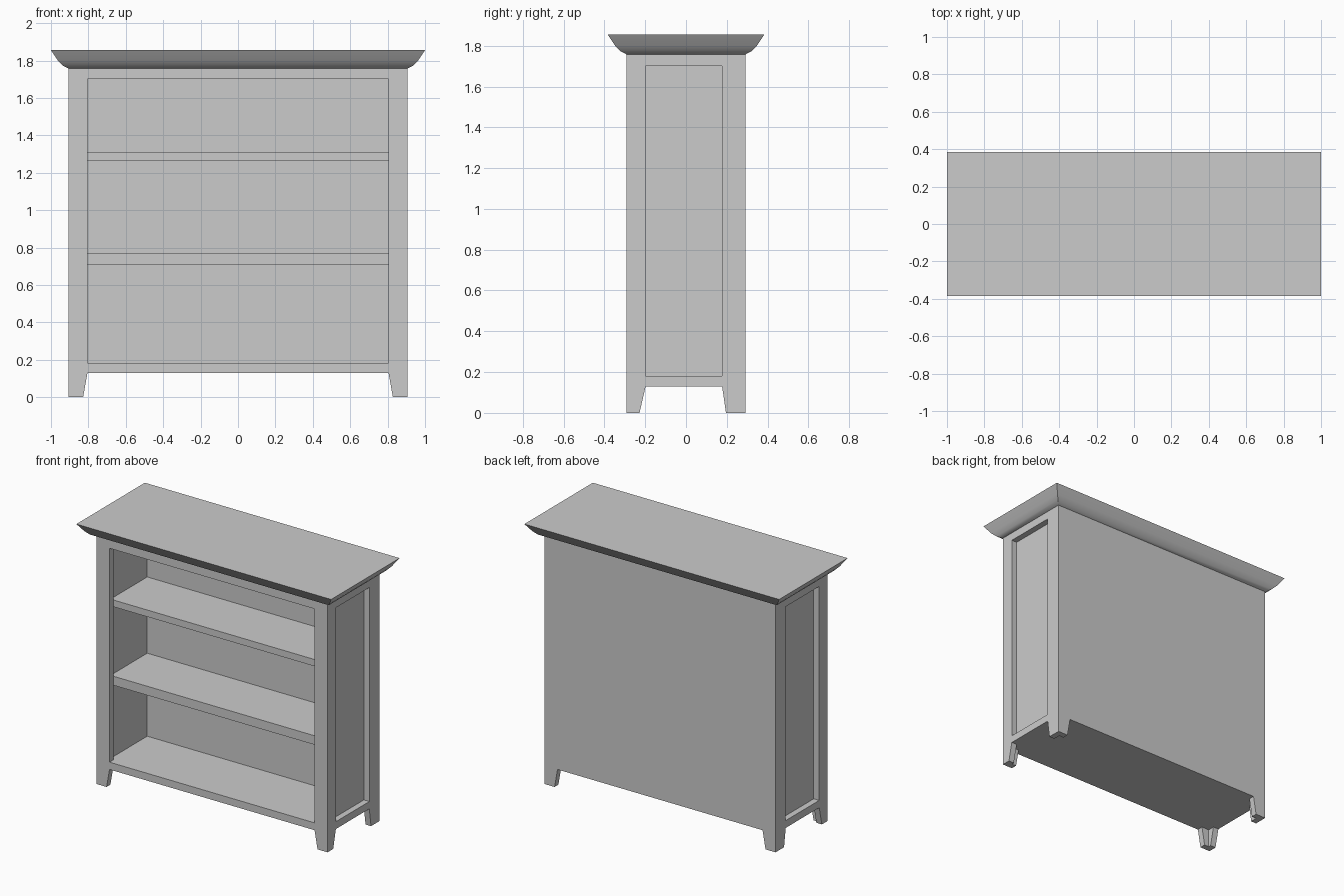
import bpy, bmesh

if "Cube" in bpy.data.objects:
    bpy.data.objects.remove(bpy.data.objects["Cube"])

HX, HY = 0.907, 0.291          # half width and half depth of the case
T = 0.043                      # frame board thickness
LEG, FLOOR, OPEN_TOP, CASE_TOP = 0.13, 0.182, 1.70, 1.757


def finish(name, bm):
    bmesh.ops.recalc_face_normals(bm, faces=bm.faces)
    mesh = bpy.data.meshes.new(name)
    bm.to_mesh(mesh)
    bm.free()
    obj = bpy.data.objects.new(name, mesh)
    bpy.context.collection.objects.link(obj)
    return obj


def box(name, lo, hi):
    bm = bmesh.new()
    bmesh.ops.create_cube(bm, size=1)
    for v in bm.verts:
        v.co = [(a + b) / 2 + c * (b - a) for a, b, c in zip(lo, hi, v.co)]
    return finish(name, bm)


def board(name, loops, half, place):
    """Flat outline with optional hole, thickened inward with mitred ends."""
    bm = bmesh.new()
    for pts in loops:
        vs = [bm.verts.new((u, v, 0)) for u, v in pts]
        for a, b in zip(vs, vs[1:] + vs[:1]):
            bm.edges.new((a, b))
    bmesh.ops.triangle_fill(bm, edges=bm.edges[:], use_beauty=True,
                            use_dissolve=False, normal=(0, 0, 1))
    ext = bmesh.ops.extrude_face_region(bm, geom=bm.faces[:], use_keep_orig=True)
    for v in ext["geom"]:
        if isinstance(v, bmesh.types.BMVert):
            v.co.z = T
            if abs(abs(v.co.x) - half) < 1e-4:
                v.co.x *= (half - T) / half
    for v in bm.verts:
        v.co = place(*v.co)
    return finish(name, bm)


def outline(half, foot_l, top_l, top_r, foot_r):
    return [(-half, 0), (foot_l, 0), (top_l, LEG), (top_r, LEG),
            (foot_r, 0), (half, 0), (half, CASE_TOP), (-half, CASE_TOP)]


def hole(l, r):
    return [(l, FLOOR), (r, FLOOR), (r, OPEN_TOP), (l, OPEN_TOP)]


# Front frame and solid back, each with tapered feet
front = outline(HX, -0.828, -0.805, 0.805, 0.828)
board("front_frame", [front, hole(-0.805, 0.805)], HX,
      lambda u, v, w: (u, -HY + w, v))
board("back_board", [front], HX, lambda u, v, w: (u, HY - w, v))

# Side frames and recessed side panels
side = outline(HY, -0.228, -0.198, 0.177, 0.196)
for s, label in ((-1, "left"), (1, "right")):
    board(label + "_side_frame", [side, hole(-0.198, 0.177)], HY,
          lambda u, v, w: (s * (HX - w), u, v))
    x0, x1 = sorted((s * 0.833, s * (HX - T)))
    box(label + "_side_panel", (x0, -HY + T, LEG), (x1, HY - T, CASE_TOP))

# Inner back, floor, ceiling and shelves
box("inner_back_panel", (-0.833, 0.172, FLOOR), (0.833, HY - T, OPEN_TOP))
for name, z0, z1, y0, y1 in (("floor_panel", LEG, FLOOR, -HY + T, HY - T),
                             ("ceiling_panel", OPEN_TOP, CASE_TOP, -HY + T, HY - T),
                             ("lower_shelf", 0.707, 0.771, -0.24, 0.172),
                             ("upper_shelf", 1.264, 1.312, -0.24, 0.172)):
    box(name, (-0.833, y0, z0), (0.833, y1, z1))

# Crown moulding: rounded profile swept round the case, capped flat
bm = bmesh.new()
rings = []
for off, z in ((0, CASE_TOP), (0.031, 1.774), (0.056, 1.80), (0.093, 1.855)):
    x, y = HX + off, HY + off
    rings.append([bm.verts.new((a * x, b * y, z))
                  for a, b in ((-1, -1), (1, -1), (1, 1), (-1, 1))])
for lo, hi in zip(rings, rings[1:]):
    for i in range(4):
        j = (i + 1) % 4
        bm.faces.new((lo[i], lo[j], hi[j], hi[i]))
bm.faces.new(rings[0])
bm.faces.new(rings[-1])
crown = finish("crown_top", bm)
bpy.context.view_layer.objects.active = crown
crown.select_set(True)
bpy.ops.object.shade_smooth_by_angle(angle=0.52)
